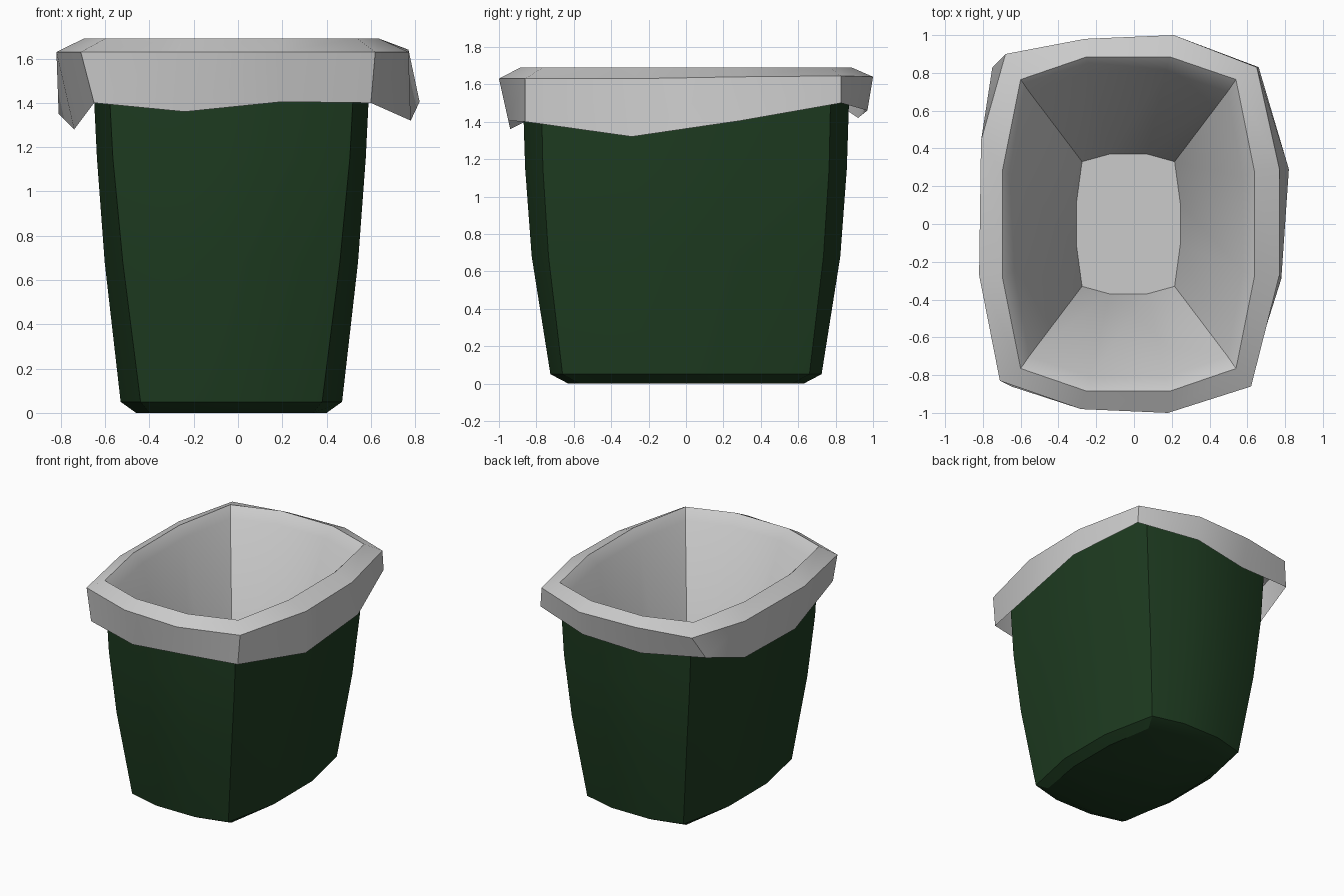
import bpy, bmesh, math

if "Cube" in bpy.data.objects:
    bpy.data.objects.remove(bpy.data.objects["Cube"])


def ring(z, x, y, kx, ky, tx, ty, cx=-0.03):
    """12-point bowed rectangle: corners (kx, ky), bowed sides at x and y."""
    half = [(-kx, -ky), (-tx, -y), (tx, -y), (kx, -ky), (x, -ty), (x, ty)]
    pts = half + [(-a, -b) for a, b in half]
    return [(a + cx, b, z) for a, b in pts]


def loft(name, rings, cap):
    """Join successive rings with quads; cap closes the first or last ring."""
    bm = bmesh.new()
    loops = [[bm.verts.new(p) for p in r] for r in rings]
    for a, b in zip(loops, loops[1:]):
        for i in range(len(a)):
            j = (i + 1) % len(a)
            bm.faces.new((a[i], a[j], b[j], b[i]))
    if cap == 0:
        bm.faces.new(loops[0][::-1])
    else:
        bm.faces.new(loops[-1])
    mesh = bpy.data.meshes.new(name)
    bm.to_mesh(mesh)
    bm.free()
    obj = bpy.data.objects.new(name, mesh)
    bpy.context.collection.objects.link(obj)
    bpy.ops.object.select_all(action='DESELECT')
    obj.select_set(True)
    bpy.context.view_layer.objects.active = obj
    bpy.ops.object.shade_smooth_by_angle(angle=math.radians(30))
    return obj


# Tapered bin body with a chamfered foot
body = loft("bin_body", [
    ring(0.00, 0.43, 0.63, 0.37, 0.57, 0.14, 0.20),
    ring(0.05, 0.50, 0.725, 0.41, 0.66, 0.16, 0.23),
    ring(0.68, 0.572, 0.825, 0.49, 0.735, 0.19, 0.26),
    ring(1.15, 0.607, 0.86, 0.535, 0.765, 0.21, 0.27),
    ring(1.62, 0.63, 0.875, 0.56, 0.775, 0.22, 0.28),
], cap=0)
green = bpy.data.materials.new("dark_green")
green.diffuse_color = (0.013, 0.045, 0.015, 1)
green.use_nodes = True
green.node_tree.nodes["Principled BSDF"].inputs["Base Color"].default_value = green.diffuse_color
body.data.materials.append(green)

# Liner bag: uneven folded skirt, lip over the rim, then down to the floor
skirt = [(-.65, -.86, 1.40), (-.24, -.94, 1.36), (.20, -.95, 1.405),
         (.60, -.86, 1.40), (.78, -.29, 1.32), (.82, .29, 1.405),
         (.66, .83, 1.50), (.20, .97, 1.46), (-.26, .92, 1.42),
         (-.75, .83, 1.48), (-.81, .44, 1.35), (-.74, -.27, 1.28)]
lip = [(-.71, -.83, 1.63), (-.28, -.98, 1.63), (.18, -1.0, 1.63),
       (.62, -.86, 1.63), (.77, -.27, 1.63), (.77, .29, 1.64),
       (.65, .83, 1.645), (.21, 1.0, 1.64), (-.26, .98, 1.64),
       (-.68, .90, 1.64), (-.81, .44, 1.63), (-.82, -.27, 1.63)]
loft("liner_bag", [
    skirt,
    lip,
    ring(1.69, 0.667, 0.885, 0.57, 0.765, 0.22, 0.28),
    ring(1.62, 0.605, 0.81, 0.525, 0.70, 0.20, 0.25),
    ring(0.30, 0.275, 0.37, 0.245, 0.33, 0.10, 0.11),
], cap=-1)
